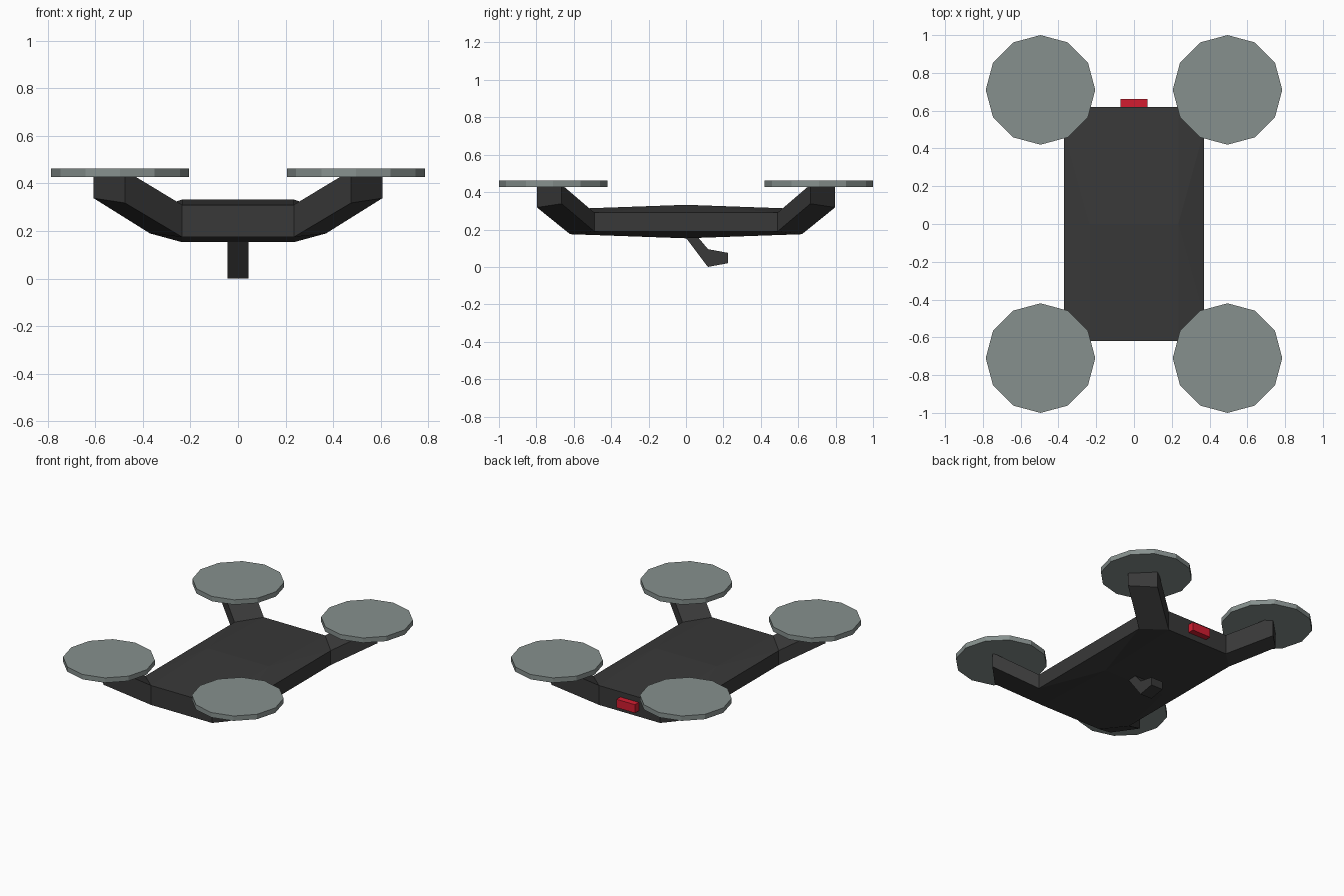
import bpy, bmesh, math

if "Cube" in bpy.data.objects:
    bpy.data.objects.remove(bpy.data.objects["Cube"])

def material(name, color):
    m = bpy.data.materials.new(name)
    m.diffuse_color = (*color, 1)
    m.use_nodes = True
    m.node_tree.nodes["Principled BSDF"].inputs["Base Color"].default_value = m.diffuse_color
    return m

DARK = material("dark shell", (0.04, 0.04, 0.04))
GREY = material("rotor grey", (0.24, 0.28, 0.27))
RED = material("red lamp", (0.65, 0.012, 0.03))
CORNERS = [(sx, sy) for sx in (1, -1) for sy in (1, -1)]

def finish(bm, name, mat):
    bmesh.ops.recalc_face_normals(bm, faces=bm.faces)
    me = bpy.data.meshes.new(name)
    bm.to_mesh(me)
    bm.free()
    me.materials.append(mat)
    ob = bpy.data.objects.new(name, me)
    bpy.context.collection.objects.link(ob)
    return ob

# Hull: chamfered slab, slightly crowned above and below
bm = bmesh.new()
quarter = [(0.235, 0.62, 0.31), (0.235, 0.62, 0.175),
           (0.37, 0.49, 0.29), (0.37, 0.49, 0.19)]
pts = {(x * sx, y * sy, z) for x, y, z in quarter for sx, sy in CORNERS}
pts |= {(sx * 0.235, 0, z) for sx in (1, -1) for z in (0.332, 0.153)}
for p in sorted(pts):
    bm.verts.new(p)
bmesh.ops.convex_hull(bm, input=bm.verts)
bm.normal_update()
# Open the chamfered corners where the arms grow out
chamfers = [f for f in bm.faces if abs(f.normal.x) > 0.3 and abs(f.normal.y) > 0.3]
bmesh.ops.delete(bm, geom=chamfers, context='FACES')

# Arms: rising from each corner up into the rotor
root = [quarter[i] for i in (0, 1, 3, 2)]
tip = [(0.475, 0.797, 0.455), (0.475, 0.797, 0.318),
       (0.607, 0.665, 0.338), (0.607, 0.665, 0.44)]
for sx, sy in CORNERS:
    a, b = [[bm.verts.new((x * sx, y * sy, z)) for x, y, z in ring] for ring in (root, tip)]
    for i in range(4):
        j = (i + 1) % 4
        bm.faces.new((a[i], a[j], b[j], b[i]))
    bm.faces.new(b)
bmesh.ops.remove_doubles(bm, verts=bm.verts, dist=0.0005)
bmesh.ops.dissolve_limit(bm, angle_limit=0.005, verts=bm.verts, edges=bm.edges)
finish(bm, "body_with_arms", DARK)

# Rotors: thin twelve-sided discs
for sx, sy in CORNERS:
    bpy.ops.mesh.primitive_cylinder_add(vertices=12, radius=0.29, depth=0.034,
                                        location=(sx * 0.495, sy * 0.71, 0.445))
    ob = bpy.context.object
    ob.name = "rotor_" + ("back" if sy > 0 else "front") + ("_right" if sx > 0 else "_left")
    ob.data.materials.append(GREY)

# Rear lamp
bpy.ops.mesh.primitive_cube_add(size=1, location=(0, 0.64, 0.245))
lamp = bpy.context.object
lamp.name = "rear_lamp"
lamp.scale = (0.142, 0.044, 0.058)
lamp.data.materials.append(RED)

# Belly hook: bent profile extruded across x
bm = bmesh.new()
profile = [(-0.015, 0.175), (0.117, 0), (0.225, 0.02), (0.225, 0.075), (0.118, 0.095), (0.05, 0.175)]
face = bm.faces.new([bm.verts.new((-0.045, y, z)) for y, z in profile])
ext = bmesh.ops.extrude_face_region(bm, geom=[face])
bmesh.ops.translate(bm, vec=(0.09, 0, 0),
                    verts=[v for v in ext["geom"] if isinstance(v, bmesh.types.BMVert)])
finish(bm, "belly_hook", DARK)
